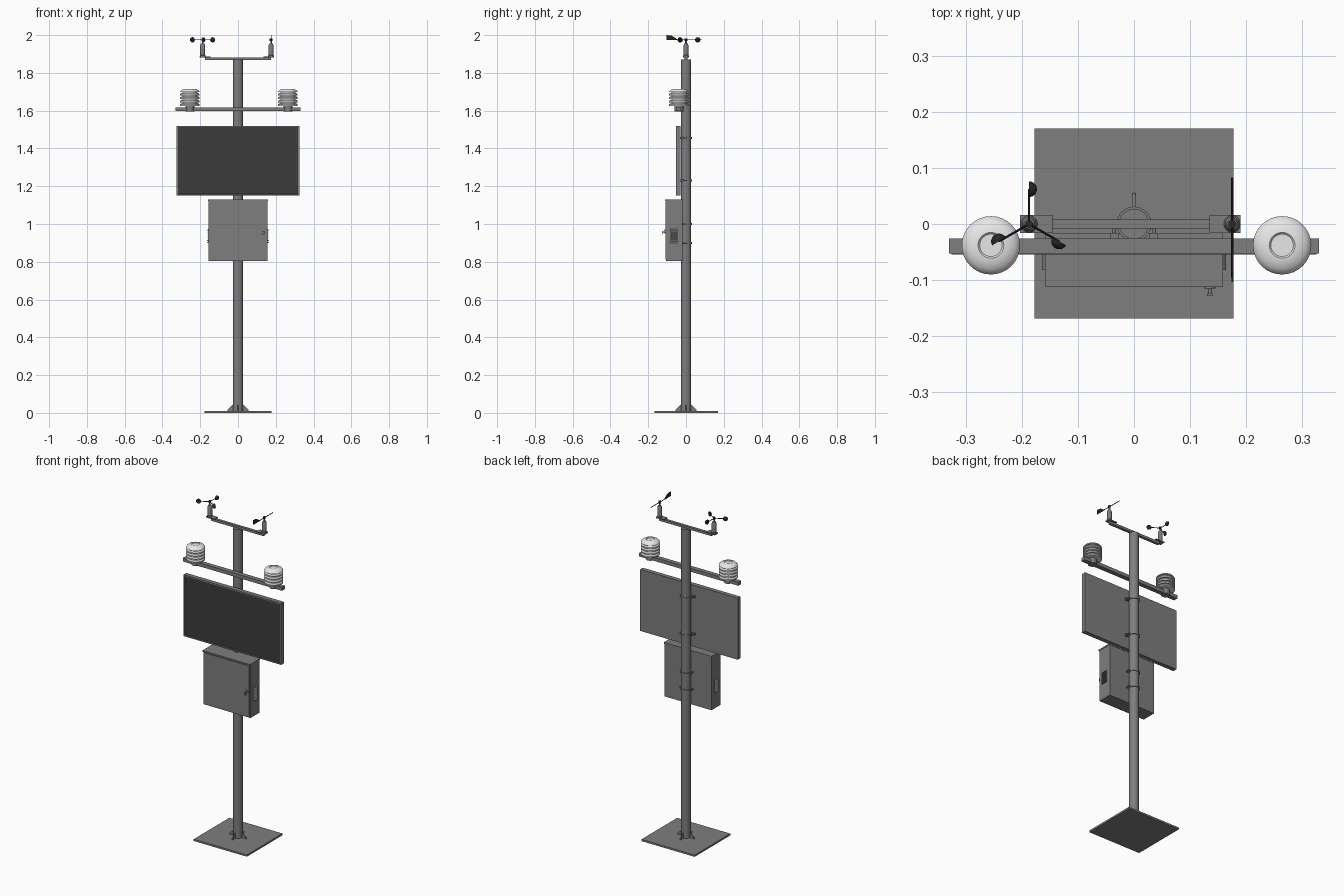
import bpy, bmesh, math
from mathutils import Vector, Matrix

if "Cube" in bpy.data.objects:
    bpy.data.objects.remove(bpy.data.objects["Cube"], do_unlink=True)


def material(name, value):
    m = bpy.data.materials.new(name)
    m.use_nodes = True
    color = (value, value, value, 1)
    m.diffuse_color = color
    m.node_tree.nodes["Principled BSDF"].inputs["Base Color"].default_value = color
    return m


GREY = material("steel grey", 0.21)
WHITE = material("shield white", 0.8)
SCREEN = material("screen charcoal", 0.045)
BLACK = material("matt black", 0.02)


def finish(name, bm, mat, smooth=False):
    bmesh.ops.recalc_face_normals(bm, faces=bm.faces)
    mesh = bpy.data.meshes.new(name)
    bm.to_mesh(mesh)
    bm.free()
    ob = bpy.data.objects.new(name, mesh)
    bpy.context.collection.objects.link(ob)
    mesh.materials.append(mat)
    if smooth:
        bpy.ops.object.select_all(action="DESELECT")
        ob.select_set(True)
        bpy.context.view_layer.objects.active = ob
        bpy.ops.object.shade_smooth_by_angle(angle=math.radians(35))
    return ob


def box(name, x, y, z, mat=GREY):
    """Box from its (low, high) span on each axis."""
    bm = bmesh.new()
    bmesh.ops.create_cube(bm, size=1)
    for v in bm.verts:
        v.co = [s[0] if c < 0 else s[1] for s, c in zip((x, y, z), v.co)]
    return finish(name, bm, mat)


def lathe(name, profile, x, y, mat=GREY, steps=32):
    """Spin (radius, height) points round a vertical axis."""
    bm = bmesh.new()
    verts = [bm.verts.new((r, 0, z)) for r, z in profile]
    edges = [bm.edges.new(pair) for pair in zip(verts, verts[1:])]
    bmesh.ops.spin(bm, geom=verts + edges, angle=2 * math.pi, steps=steps,
                   axis=(0, 0, 1), cent=(0, 0, 0))
    bmesh.ops.remove_doubles(bm, verts=bm.verts, dist=0.0001)
    bmesh.ops.translate(bm, verts=bm.verts, vec=(x, y, 0))
    return finish(name, bm, mat, True)


def rod(name, a, b, r, mat=GREY, sides=12):
    a, b = Vector(a), Vector(b)
    bm = bmesh.new()
    turn = (b - a).to_track_quat("Z", "Y").to_matrix().to_4x4()
    bmesh.ops.create_cone(bm, cap_ends=True, segments=sides, radius1=r, radius2=r,
                          depth=(b - a).length,
                          matrix=Matrix.Translation((a + b) / 2) @ turn)
    return finish(name, bm, mat, True)


def plate(name, outline, thick, place, mat=GREY):
    """Upright plate from (out, up) points, centred on its thickness."""
    bm = bmesh.new()
    face = bm.faces.new([bm.verts.new((u, -thick / 2, w)) for u, w in outline])
    ext = bmesh.ops.extrude_face_region(bm, geom=[face])
    moved = [g for g in ext["geom"] if isinstance(g, bmesh.types.BMVert)]
    bmesh.ops.translate(bm, verts=moved, vec=(0, thick, 0))
    bmesh.ops.transform(bm, matrix=place, verts=bm.verts)
    return finish(name, bm, mat)


# Base plate, pole and gussets
box("base_plate", (-0.177, 0.177), (-0.168, 0.17), (0, 0.011))
lathe("pole", [(0, 0.01), (0.027, 0.01), (0.027, 1.87), (0, 1.87)], 0, 0)
for i in range(4):
    plate("base_gusset", [(0.024, 0.01), (0.055, 0.01), (0.055, 0.016), (0.03, 0.042), (0.024, 0.042)],
          0.005, Matrix.Rotation(i * math.pi / 2, 4, "Z"))

# Control cabinet with a rain lid
box("cabinet", (-0.157, 0.157), (-0.105, -0.018), (0.805, 1.122))
box("cabinet_lid", (-0.159, 0.159), (-0.112, -0.016), (1.122, 1.13))
box("cabinet_door", (-0.15, 0.15), (-0.109, -0.104), (0.812, 1.118))
rod("door_lock", (0.135, -0.104, 0.96), (0.135, -0.115, 0.96), 0.01)
rod("door_key", (0.135, -0.11, 0.958), (0.135, -0.126, 0.958), 0.003)
box("key_grip", (0.13, 0.14), (-0.128, -0.124), (0.945, 0.963))

# Louvres on both cabinet sides
for side in (-1, 1):
    for i in range(7):
        plate("vent_louvre", [(0.155, 0), (0.164, 0), (0.157, 0.007), (0.155, 0.007)], 0.038,
              Matrix.Translation((0, -0.063, 0.9 + i * 0.011))
              @ Matrix.Rotation(math.pi if side < 0 else 0, 4, "Z"))

# Display panel: front face inset into a frame, slightly recessed screen
bm = bmesh.new()
bmesh.ops.create_cube(bm, size=1, matrix=Matrix.Translation((0, -0.041, 1.335))
                      @ Matrix.Diagonal((0.65, 0.026, 0.37, 1)))
front = [f for f in bm.faces if f.normal.y < -0.9]
bmesh.ops.inset_region(bm, faces=front, thickness=0.01, depth=0)
bmesh.ops.inset_region(bm, faces=front, thickness=0.001, depth=-0.003)
front[0].material_index = 1
display = finish("display_panel", bm, GREY)
display.data.materials.append(SCREEN)

# Pole clamps with bolted ears
for z in (0.9, 1.0, 1.23, 1.455):
    lathe("pole_clamp", [(0.026, z - 0.006), (0.031, z - 0.006), (0.031, z + 0.006), (0.026, z + 0.006)], 0, 0)
    for side in (-1, 1):
        box("clamp_ear", sorted((side * 0.027, side * 0.042)), (-0.03, -0.016), (z - 0.006, z + 0.006))
        rod("clamp_bolt", (side * 0.036, -0.02, z), (side * 0.036, 0.006, z), 0.003)

# Lower crossbar carrying two louvred radiation shields
box("lower_crossbar", (-0.33, 0.33), (-0.053, -0.026), (1.597, 1.618))
for x in (-0.255, 0.264):
    y = -0.038
    rod("shield_mount", (x, y, 1.595), (x, y, 1.635), 0.024, GREY, 24)
    rings = [(0, 1.626), (0.04, 1.626)]
    for i in range(4):
        z = 1.626 + i * 0.018
        rings += [(0.052, z), (0.052, z + 0.007), (0.046, z + 0.013), (0.04, z + 0.013)]
        rings.append((0.04, z + 0.018))
    rings += [(0.052, 1.698), (0.05, 1.703), (0.043, 1.71), (0.03, 1.715),
              (0.023, 1.716), (0.02, 1.713), (0, 1.713)]
    lathe("radiation_shield", rings, x, y, WHITE)

# Upper crossbar with end plates
box("upper_crossbar", (-0.175, 0.175), (-0.008, 0.008), (1.867, 1.882))
box("cup_sensor_plate", (-0.203, -0.145), (-0.016, 0.016), (1.882, 1.888))
box("vane_sensor_plate", (0.135, 0.19), (-0.016, 0.016), (1.882, 1.888))

# Bodies of the two wind sensors
CUP_X, VANE_X, WIND_Z = -0.187, 0.175, 1.975
for name, x in (("cup_sensor_body", CUP_X), ("vane_sensor_body", VANE_X)):
    lathe(name, [(0, 1.886), (0.015, 1.886), (0.015, 1.892), (0.013, 1.894), (0.013, 1.945),
                 (0.009, 1.955), (0.004, 1.957), (0.004, 1.98), (0, 1.982)], x, 0, GREY, 24)
    rod("wind_hub", (x, 0, 1.968), (x, 0, 1.982), 0.007, BLACK)

# Three rotating cups: hemispheres facing round the circle
for i in range(3):
    a = math.radians(90 + 120 * i)
    out = Vector((math.cos(a), math.sin(a), 0))
    back = Vector((math.sin(a), -math.cos(a), 0))
    hub = Vector((CUP_X, 0, WIND_Z))
    rod("cup_arm", hub, hub + out * 0.062, 0.002, BLACK, 8)
    bm = bmesh.new()
    bmesh.ops.create_uvsphere(bm, u_segments=20, v_segments=12, radius=0.014)
    bmesh.ops.bisect_plane(bm, geom=bm.verts[:] + bm.edges[:] + bm.faces[:],
                           plane_co=(0, 0, 0), plane_no=(0, 0, 1), clear_inner=True)
    rim = [e for e in bm.edges if e.is_boundary]
    bmesh.ops.holes_fill(bm, edges=rim)
    bmesh.ops.transform(bm, verts=bm.verts, matrix=Matrix.Translation(hub + out * 0.062)
                        @ back.to_track_quat("Z", "Y").to_matrix().to_4x4())
    finish("wind_cup", bm, BLACK, True)

# Wind vane: pointer rod and tail fin
rod("vane_rod", (VANE_X, -0.095, WIND_Z), (VANE_X, 0.083, WIND_Z), 0.002, BLACK, 8)
plate("vane_tail", [(-0.103, 1.973), (-0.045, 1.973), (-0.05, 1.981), (-0.075, 1.997), (-0.103, 2.0)], 0.003,
      Matrix.Translation((VANE_X, 0, 0)) @ Matrix.Rotation(math.pi / 2, 4, "Z"), BLACK)
